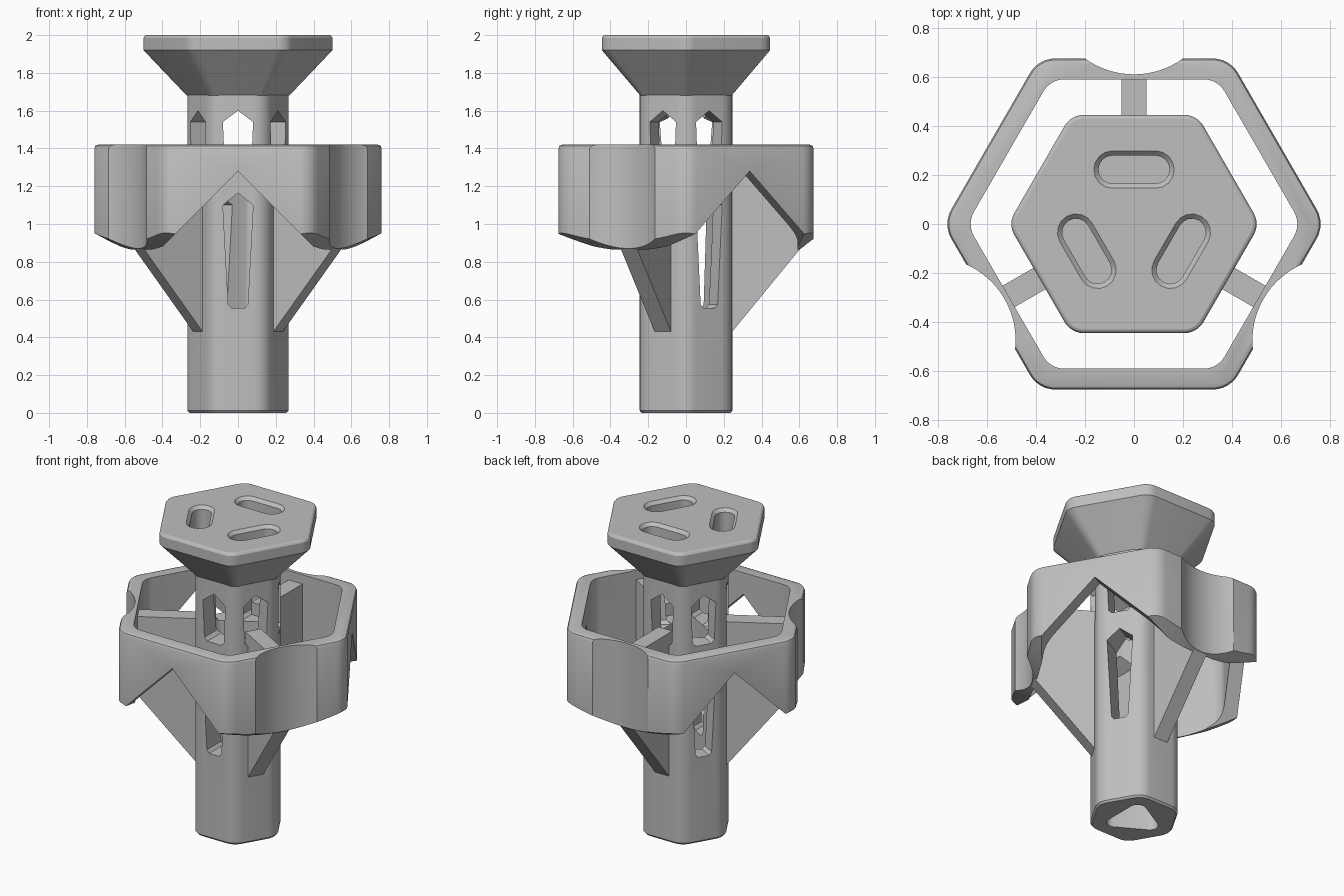
import bpy, bmesh, math
from mathutils import Matrix, Vector

if "Cube" in bpy.data.objects:
    bpy.data.objects.remove(bpy.data.objects["Cube"])

grey = bpy.data.materials.new("plain_grey")
grey.diffuse_color = (0.52, 0.52, 0.52, 1)
grey.use_nodes = True
grey.node_tree.nodes["Principled BSDF"].inputs["Base Color"].default_value = grey.diffuse_color


def rounded_polygon(apothem, radius, sides=6, turn=0.0, segs=6):
    """Outline of a regular polygon with rounded corners, first corner at angle turn."""
    centre = (apothem - radius) / math.cos(math.pi / sides)
    pts = []
    for i in range(sides):
        a = turn + i * 2 * math.pi / sides
        for k in range(segs + 1):
            b = a + (k / segs * 2 - 1) * math.pi / sides
            pts.append((centre * math.cos(a) + radius * math.cos(b),
                        centre * math.sin(a) + radius * math.sin(b)))
    return pts


def make(name, bm):
    bmesh.ops.recalc_face_normals(bm, faces=bm.faces)
    mesh = bpy.data.meshes.new(name)
    bm.to_mesh(mesh)
    bm.free()
    mesh.materials.append(grey)
    ob = bpy.data.objects.new(name, mesh)
    bpy.context.collection.objects.link(ob)
    return ob


def loft(name, levels):
    """Solid from stacked outlines: levels is a list of (outline, z)."""
    bm = bmesh.new()
    rows = [[bm.verts.new((x, y, z)) for x, y in pts] for pts, z in levels]
    n = len(rows[0])
    for lo, hi in zip(rows, rows[1:]):
        for i in range(n):
            j = (i + 1) % n
            bm.faces.new((lo[i], lo[j], hi[j], hi[i]))
    bm.faces.new(rows[0][::-1])
    bm.faces.new(rows[-1])
    return make(name, bm)


def prism(name, pts, u, v, offset, depth):
    """Flat outline in the (u, v) plane, pushed from offset along depth."""
    bm = bmesh.new()
    u, v, offset, depth = map(Vector, (u, v, offset, depth))
    lo = [bm.verts.new(offset + u * a + v * b) for a, b in pts]
    hi = [bm.verts.new(p.co + depth) for p in lo]
    bm.faces.new(lo)
    bm.faces.new(hi[::-1])
    for i in range(len(lo)):
        j = (i + 1) % len(lo)
        bm.faces.new((lo[i], lo[j], hi[j], hi[i]))
    return make(name, bm)


def spin(ob, degrees):
    ob.data.transform(Matrix.Rotation(math.radians(degrees), 4, 'Z'))
    return ob


def boolean(ob, cutter, op='DIFFERENCE'):
    mod = ob.modifiers.new("cut", 'BOOLEAN')
    mod.operation, mod.solver, mod.object = op, 'EXACT', cutter
    bpy.context.view_layer.objects.active = ob
    bpy.ops.object.modifier_apply(modifier=mod.name)
    bpy.data.objects.remove(cutter)


def circle(r, n=64):
    return [(r * math.cos(2 * math.pi * i / n), r * math.sin(2 * math.pi * i / n)) for i in range(n)]


def outward_prism(pts, r0, r1, degrees):
    """Cutter with an (across, height) outline running outward along one direction."""
    return spin(prism("cutter", pts, (0, 1, 0), (0, 0, 1), (r0, 0, 0), (r1 - r0, 0, 0)), degrees)


def mirrored(half):
    """Close a half outline (bottom to top) across its centre line."""
    return half + [(-x, z) for x, z in reversed(half) if x > 0]


RIBS = (90, 210, 330)
NOTCHES = (30, 150, 270)

# Hexagonal column with a three-sided bore
column = loft("column", [(rounded_polygon(0.235, 0.09), 0), (rounded_polygon(0.245, 0.1), 0.012),
                         (rounded_polygon(0.245, 0.1), 1.70)])
bore = rounded_polygon(0.11, 0.05, 3, math.radians(60))
boolean(column, loft("bore_cutter", [(bore, -0.1), (bore, 1.62)]))

# Pointed upper windows on all six sides, long tapered slots on three
upper = mirrored([(0.05, 1.28), (0.07, 1.30), (0.08, 1.54), (0, 1.6)])
lower = mirrored([(0.035, 0.555), (0.052, 0.575), (0.08, 1.10), (0, 1.165)])
for a in RIBS + NOTCHES:
    boolean(column, outward_prism(upper, 0, 0.4, a))
for a in NOTCHES:
    boolean(column, outward_prism(lower, 0.06, 0.4, a))

# Flared hexagonal head
head = loft("head", [(rounded_polygon(0.242, 0.05), 1.68), (rounded_polygon(0.445, 0.09), 1.92),
                     (rounded_polygon(0.445, 0.09), 1.985), (rounded_polygon(0.438, 0.083), 1.996),
                     (rounded_polygon(0.43, 0.075), 2.0)])


def stadium(half_len, r, segs=8):
    """Rounded slot outline, long axis across the radius."""
    pts = []
    for side in (1, -1):
        for k in range(segs + 1):
            b = math.pi * k / segs
            pts.append((0.222 + side * r * math.cos(b), side * (half_len - r + r * math.sin(b))))
    return pts


# Three rounded pockets with softened rims in the top of the head
for a in RIBS:
    boolean(head, spin(loft("pocket_cutter", [(stadium(0.145, 0.057), 1.80), (stadium(0.145, 0.057), 1.98),
                                              (stadium(0.165, 0.077), 2.001)]), a))

# Hexagonal ring: outer body, hollow, conical underside
ring = loft("ring", [(rounded_polygon(0.675, 0.12), 0.80), (rounded_polygon(0.675, 0.12), 1.40),
                     (rounded_polygon(0.669, 0.114), 1.414), (rounded_polygon(0.655, 0.10), 1.42)])
hole = rounded_polygon(0.59, 0.1)
boolean(ring, loft("hollow_cutter", [(hole, 0.7), (hole, 1.5)]))
boolean(ring, loft("cone_cutter", [(circle(0.6, 96), 0.865), (circle(0.85, 96), 1.0),
                                   (circle(0.85, 96), 1.6)]), 'INTERSECT')

# Scooped faces above the ribs
for a in RIBS:
    scoop = [(x + 0.95, y) for x, y in circle(0.34, 80)]
    boolean(ring, spin(loft("scoop_cutter", [(scoop, 0.6), (scoop, 1.6)]), a))

# Inverted V notches on the other three faces
for a in NOTCHES:
    boolean(ring, outward_prism([(-0.6, 0.68), (0.6, 0.68), (0, 1.28)], 0.4, 0.9, a))

# Ribs joining column and ring
ribs = []
for i, a in enumerate(RIBS):
    side = [(0.21, 0.43), (0.245, 0.43), (0.604, 0.868), (0.604, 1.36), (0.21, 1.36)]
    ribs.append(spin(prism(f"rib_{i + 1}", side, (1, 0, 0), (0, 0, 1), (0, -0.05, 0), (0, 0.1, 0)), a))

# Smooth curved corners, keep hard edges
for ob in [column, head, ring] + ribs:
    bpy.ops.object.select_all(action='DESELECT')
    ob.select_set(True)
    bpy.context.view_layer.objects.active = ob
    bpy.ops.object.shade_smooth_by_angle(angle=math.radians(25))
